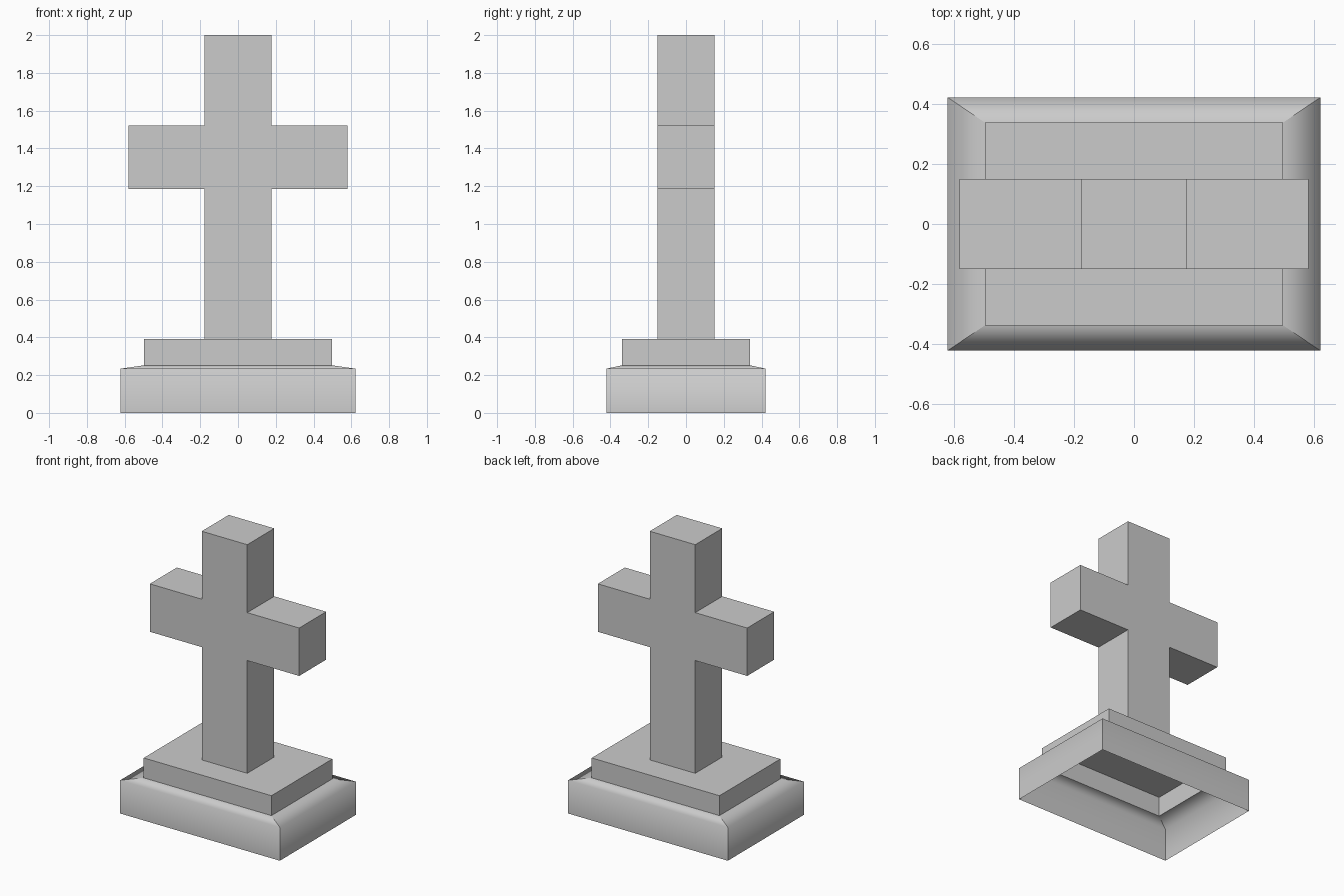
import bpy
import bmesh

if "Cube" in bpy.data.objects:
    bpy.data.objects.remove(bpy.data.objects["Cube"])


def finish(name, bm):
    mesh = bpy.data.meshes.new(name)
    bm.to_mesh(mesh)
    bm.free()
    obj = bpy.data.objects.new(name, mesh)
    bpy.context.collection.objects.link(obj)
    return obj


# Hollow stepped base: rectangular rings (half x, half y, z), open underneath
rings = [(0.621, 0.422, 0.0), (0.621, 0.422, 0.234),
         (0.497, 0.338, 0.252), (0.497, 0.338, 0.392)]
bm = bmesh.new()
loops = [[bm.verts.new((sx * x, sy * y, z))
          for sx, sy in ((-1, -1), (1, -1), (1, 1), (-1, 1))]
         for x, y, z in rings]
for level, (low, high) in enumerate(zip(loops, loops[1:])):
    for i in range(4):
        j = (i + 1) % 4
        face = bm.faces.new((low[i], low[j], high[j], high[i]))
        face.smooth = level < 2
bm.faces.new(loops[-1])

# Only the skirt-to-slope edges blend; corners, mitres and step stay crisp
soft = set(loops[1])
for edge in bm.edges:
    edge.smooth = all(v in soft for v in edge.verts)
finish("stepped_base", bm)

# Cross: one half profile mirrored, extruded through its thickness
half = [(0.177, 0.392), (0.177, 1.185), (0.581, 1.185),
        (0.581, 1.522), (0.177, 1.522), (0.177, 2.0)]
outline = half + [(-x, z) for x, z in reversed(half)]
bm = bmesh.new()
front = bm.faces.new([bm.verts.new((x, -0.15, z)) for x, z in outline])
grown = bmesh.ops.extrude_face_region(bm, geom=[front], use_keep_orig=True)
bmesh.ops.translate(bm, vec=(0, 0.3, 0),
                    verts=[v for v in grown["geom"]
                           if isinstance(v, bmesh.types.BMVert)])
bmesh.ops.recalc_face_normals(bm, faces=bm.faces[:])

# The foot rests on the base, so its hidden underside is left open
foot = [f for f in bm.faces if all(v.co.z < 0.4 for v in f.verts)]
bmesh.ops.delete(bm, geom=foot, context='FACES_ONLY')
finish("cross", bm)
